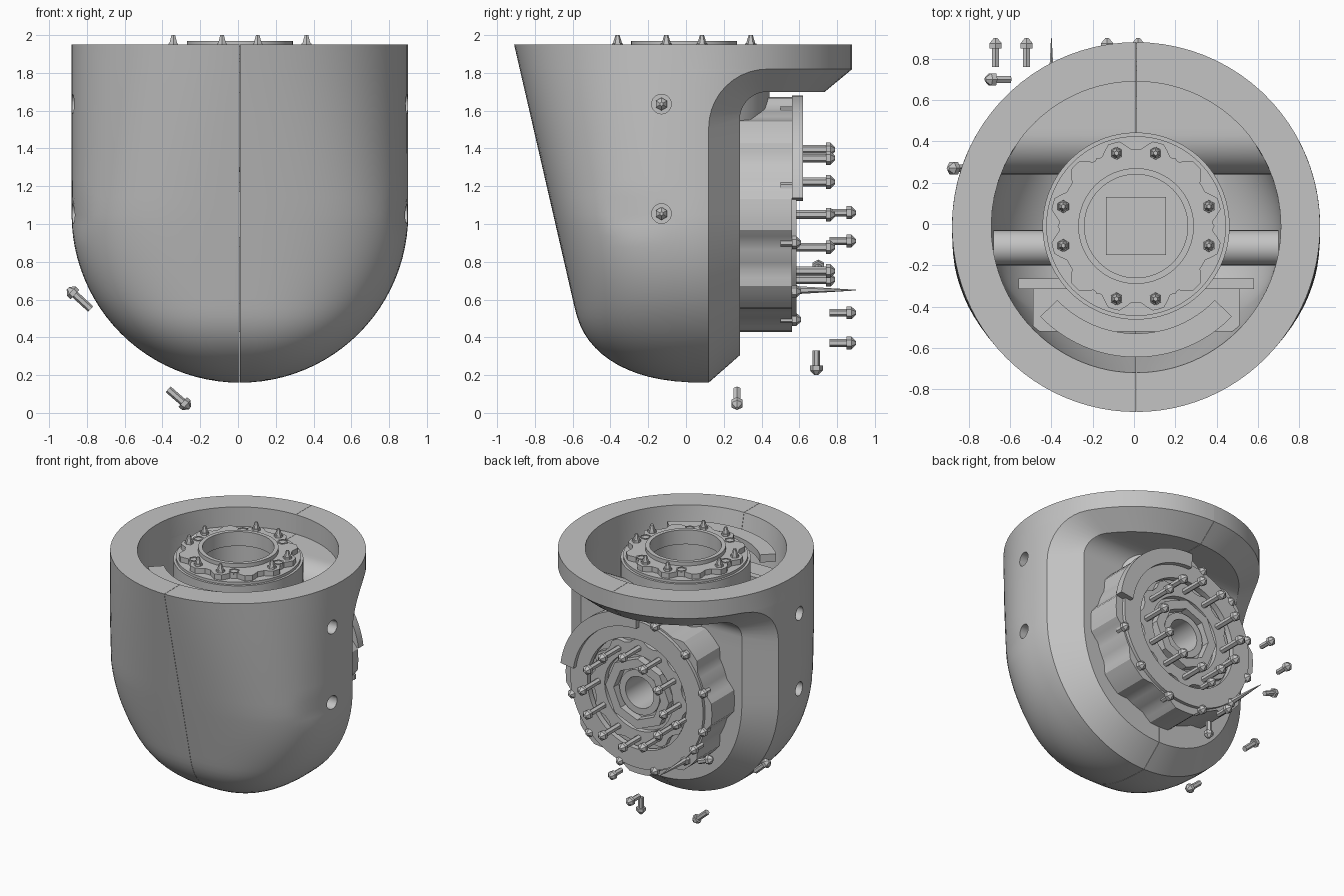
import bpy, bmesh
from math import sin, cos, pi, sqrt, radians, hypot
from mathutils import Vector, Matrix

cube = bpy.data.objects.get("Cube")
if cube:
    bpy.data.objects.remove(cube)

GREY = bpy.data.materials.new("machine grey")
GREY.use_nodes = True
GREY.diffuse_color = (0.55, 0.55, 0.55, 1)
GREY.node_tree.nodes["Principled BSDF"].inputs["Base Color"].default_value = GREY.diffuse_color


def finish(name, bm, mods=()):
    bmesh.ops.remove_doubles(bm, verts=bm.verts, dist=1e-5)
    bmesh.ops.recalc_face_normals(bm, faces=bm.faces)
    me = bpy.data.meshes.new(name)
    bm.to_mesh(me)
    bm.free()
    me.materials.append(GREY)
    ob = bpy.data.objects.new(name, me)
    bpy.context.collection.objects.link(ob)
    bpy.ops.object.select_all(action="DESELECT")
    ob.select_set(True)
    bpy.context.view_layer.objects.active = ob
    for kind, settings in mods:
        mod = ob.modifiers.new(kind.title(), kind)
        for key, val in settings.items():
            setattr(mod, key, val)
        bpy.ops.object.modifier_apply(modifier=mod.name)
    bpy.ops.object.shade_smooth_by_angle(angle=radians(30))
    return ob


def grid(bm, rows, closed=False):
    """Skin a list of equal-length point rows with quads."""
    vs = [[bm.verts.new(p) for p in row] for row in rows]
    n = len(rows[0])
    for a, b in zip(vs, vs[1:]):
        for i in range(n if closed else n - 1):
            j = (i + 1) % n
            bm.faces.new((a[i], a[j], b[j], b[i]))


# --- Housing: one half skinned from sections, then mirrored at the seam ---
CX, CY, MID, TOP, SEAM = 0.01, -0.01, 1.05, 1.95, 0.001


def half_shell(R, back, fillet, flange, inset):
    """Rows of section points, and the flange ring, of one half shell."""
    levels = []
    for i in range(25):
        p = i / 24 * pi / 2
        levels.append((MID - R * cos(p), R * sin(p), back - (back - CY) * sin(p), back))
    arc_z, arc_y = flange - fillet, back + fillet
    for i in range(1, 6):
        levels.append((MID + (arc_z - MID) * i / 5, R, CY, back))
    for i in range(1, 11):
        p = i / 10 * pi / 2
        levels.append((arc_z + fillet * sin(p), R, CY, arc_y - fillet * cos(p)))

    def section(z, w, c, yb):
        front = -0.91 + 0.23 * (TOP - z) + inset
        t = min(max(z - MID + R, 0) / 0.40, 1)
        front = back + (front - back) * (1 - (1 - t) ** 2.5) ** 0.4
        # The front is round at the rim and squarer lower down, within the rim circle
        power = 2 / (2 + 0.6 * min((TOP - z) / (TOP - MID), 1))
        pts = []
        for i in range(25):
            a = i / 24 * pi / 2
            x, y = w * sin(a) ** power, c - (c - front) * max(cos(a), 0) ** power
            reach = hypot(x, y - CY)
            limit = R + (0.01 if z > MID else 0)
            if reach > limit and i:
                x, y = x * limit / reach, CY + (y - CY) * limit / reach
            pts.append((x, y, z))
        for i in range(1, 7):
            y = c + (yb - c) * i / 6
            pts.append((w * sqrt(1 - ((y - c) / R) ** 2), y, z))
        return pts

    rows = [section(*lv) for lv in levels]

    def ring(z):
        pts = section(z, R, CY, arc_y)
        start = Vector((pts[-1][0], pts[-1][1] - CY)).angle_signed(Vector((1, 0)))
        for i in range(1, 15):
            a = start + (pi / 2 - start) * i / 14
            pts.append((max(R * cos(a), 0), CY + R * sin(a), z))
        return pts

    low, high = ring(flange), ring(TOP)
    edge = [r[-1] for r in rows] + low[len(rows[0]):]
    return rows, low, high, edge


def to_seam(edge):
    return [(0, y, z) for x, y, z in edge]


bm = bmesh.new()
rows, low, rim, edge = half_shell(0.89, 0.12, 0.31, 1.82, 0)
bevel = half_shell(0.745, 0.285, 0.145, 1.70, 0.1)[3]
in_rows, in_low, in_rim, in_edge = half_shell(0.70, 0.24, 0.19, 1.80, 0.19)
grid(bm, rows)
grid(bm, [low, rim, in_rim, in_low])
grid(bm, [edge, bevel, to_seam(bevel)])
grid(bm, in_rows)
grid(bm, [in_edge, to_seam(in_edge)])
bmesh.ops.remove_doubles(bm, verts=bm.verts, dist=1e-5)
bmesh.ops.dissolve_degenerate(bm, edges=bm.edges, dist=1e-5)
bmesh.ops.holes_fill(bm, edges=[e for e in bm.edges if e.is_boundary], sides=0)
bmesh.ops.translate(bm, verts=bm.verts, vec=(SEAM, 0, 0))

# Cutter for the two side screw holes
cut = bmesh.new()
SIDE_Z = (1.055, 1.635)
for z in SIDE_Z:
    spot = Matrix.Translation((0.9, -0.13, z)) @ Matrix.Rotation(pi / 2, 4, "Y")
    bmesh.ops.create_cone(cut, cap_ends=True, segments=24, radius1=0.052, radius2=0.052,
                          depth=0.24, matrix=spot)
cutter = finish("hole_cutter", cut)
cutter.hide_render = True
housing = finish("housing", bm, [
    ("BOOLEAN", {"object": cutter, "operation": "DIFFERENCE", "solver": "EXACT"}),
    ("MIRROR", {"use_mirror_merge": False})])
housing.location.x = CX
bpy.data.objects.remove(cutter)


# --- Helpers for round parts, boxes and screws ---
def band(name, axis, centre, outer, inner, h0, h1, a0=0, a1=360, segs=96):
    """Ring or arc plate about the z or y axis; outer may vary with angle."""
    bm = bmesh.new()
    loops = []
    for i in range(segs + 1):
        a = radians(a0 + (a1 - a0) * i / segs)
        ro = outer(a) if callable(outer) else outer
        loop = []
        for r, h in ((ro, h0), (ro, h1), (inner, h1), (inner, h0)):
            u, v = centre[0] + r * cos(a), centre[1] + r * sin(a)
            loop.append((u, v, h) if axis == "z" else (u, h, v))
        loops.append(loop)
    grid(bm, loops, closed=True)
    if a1 - a0 < 360:
        bmesh.ops.holes_fill(bm, edges=[e for e in bm.edges if e.is_boundary], sides=0)
    return finish(name, bm)


def box(name, centre, size):
    bm = bmesh.new()
    bmesh.ops.create_cube(bm, size=1, matrix=Matrix.Translation(centre) @ Matrix.Diagonal((*size, 1)))
    return finish(name, bm)


def rod(bm, a, b, r1, r2, segs):
    a, b = Vector(a), Vector(b)
    turn = (b - a).to_track_quat("Z", "Y").to_matrix().to_4x4()
    bmesh.ops.create_cone(bm, cap_ends=True, segments=segs, radius1=r1, radius2=r2,
                          depth=(b - a).length, matrix=Matrix.Translation((a + b) / 2) @ turn)


def screws(name, pairs, shaft=0.02, head=0.034):
    """Small bolts running from shaft end to head tip."""
    bm = bmesh.new()
    for a, b in pairs:
        a, b = Vector(a), Vector(b)
        d = (b - a).normalized()
        rod(bm, a, b - d * 0.03, shaft, shaft, 6)
        rod(bm, b - d * 0.05, b - d * 0.025, head, head, 6)
        rod(bm, b - d * 0.025, b, head, head * 0.3, 6)
    return finish(name, bm)


def wavy(mean, swing, count, phase=0):
    return lambda a: mean + swing * max(-1, min(1, 2 * cos(count * a + phase)))


def around(r, angles):
    return [(r * cos(radians(a)), r * sin(radians(a))) for a in angles]


# --- Upper bearing, seen through the rim ---
C = (CX, CY)
band("bearing_sleeve", "z", C, 0.453, 0.26, 1.3, 1.88)
band("bearing_shoulder", "z", C, 0.435, 0.27, 1.88, 1.9)
band("scalloped_plate", "z", C, wavy(0.395, 0.022, 12, pi), 0.26, 1.9, 1.94)
band("bearing_lip", "z", C, 0.28, 0.25, 1.86, 1.97)
bm = bmesh.new()
for x, y in around(0.365, [90 * k + s for k in range(4) for s in (-15, 15)]):
    rod(bm, (CX + x, CY + y, 1.9), (CX + x, CY + y, 1.955), 0.034, 0.03, 6)
    rod(bm, (CX + x, CY + y, 1.95), (CX + x, CY + y, 2.0), 0.026, 0.011, 6)
finish("upper_screws", bm)
for x, y in around(0.34, range(0, 360, 60)):
    band("hex_socket", "z", (CX + x, CY + y), 0.04, 0.03, 1.93, 1.945, segs=6)
band("upper_arc_plate", "z", (CX, 0), 0.645, 0.53, 1.80, 1.86, 224, 316, 32)

# --- Inside of the housing ---
band("centre_plate", "z", C, 0.27, 0.02, 1.45, 1.46)
box("centre_block", (CX, CY, 1.38), (0.29, 0.28, 0.2))
box("drive_box", (CX, -0.40, 1.55), (1.0, 0.24, 0.3))
box("drive_box_cap", (CX, -0.29, 1.71), (1.14, 0.05, 0.05))
bm = bmesh.new()
rod(bm, (-0.68, -0.115, 1.36), (0.70, -0.115, 1.36), 0.085, 0.085, 32)
finish("cross_tube", bm)

# --- Rear drive unit ---
M = (CX, MID)
band("drive_casing", "y", M, wavy(0.60, 0.022, 8), 0.47, 0.27, 0.56)
band("drive_cover_ring", "y", M, 0.565, 0.42, 0.54, 0.585)
band("drive_inner_step", "y", M, 0.48, 0.13, 0.28, 0.52)
band("drive_scalloped_ring", "y", M, wavy(0.395, 0.015, 12), 0.29, 0.5, 0.56)
band("drive_octagon", "y", M, 0.27, 0.20, 0.5, 0.58, segs=8)
band("drive_hub", "y", M, 0.17, 0.12, 0.27, 0.55)
band("rear_arc_plate", "y", M, 0.63, 0.52, 0.56, 0.62, 8, 92, 32)
screws("rear_long_screws", [((CX + x, 0.5, MID + z), (CX + x, 0.79, MID + z))
                            for x, z in around(0.345, range(0, 360, 30))], 0.023, 0.036)
screws("rear_rim_screws", [((CX + x, 0.5, MID + z), (CX + x, 0.61, MID + z))
                           for x, z in around(0.575, range(15, 375, 30))])

# --- Side screws and loose screws floating clear of the body ---
screws("side_screws", [((CX + s * 0.72, -0.13, z), (CX + s * 0.835, -0.13, z))
                       for s in (-1, 1) for z in SIDE_Z])
loose = [((x, 0.76, z), (x, 0.9, z))
         for x, z in ((-0.52, 1.06), (-0.67, 0.91), (0.02, 0.53), (-0.13, 0.37))]
loose += [((-0.78, 0.27, 0.55), (-0.9, 0.27, 0.66)),
          ((-0.37, 0.27, 0.125), (-0.255, 0.27, 0.025)),
          ((-0.1, 0.69, 0.33), (-0.1, 0.69, 0.2)),
          ((-0.6, 0.70, 0.74), (-0.72, 0.70, 0.79))]
screws("loose_screws", loose)
bm = bmesh.new()
rod(bm, (-0.4, 0.57, 0.65), (-0.4, 0.9, 0.65), 0.022, 0.002, 6)
finish("loose_spike", bm)
